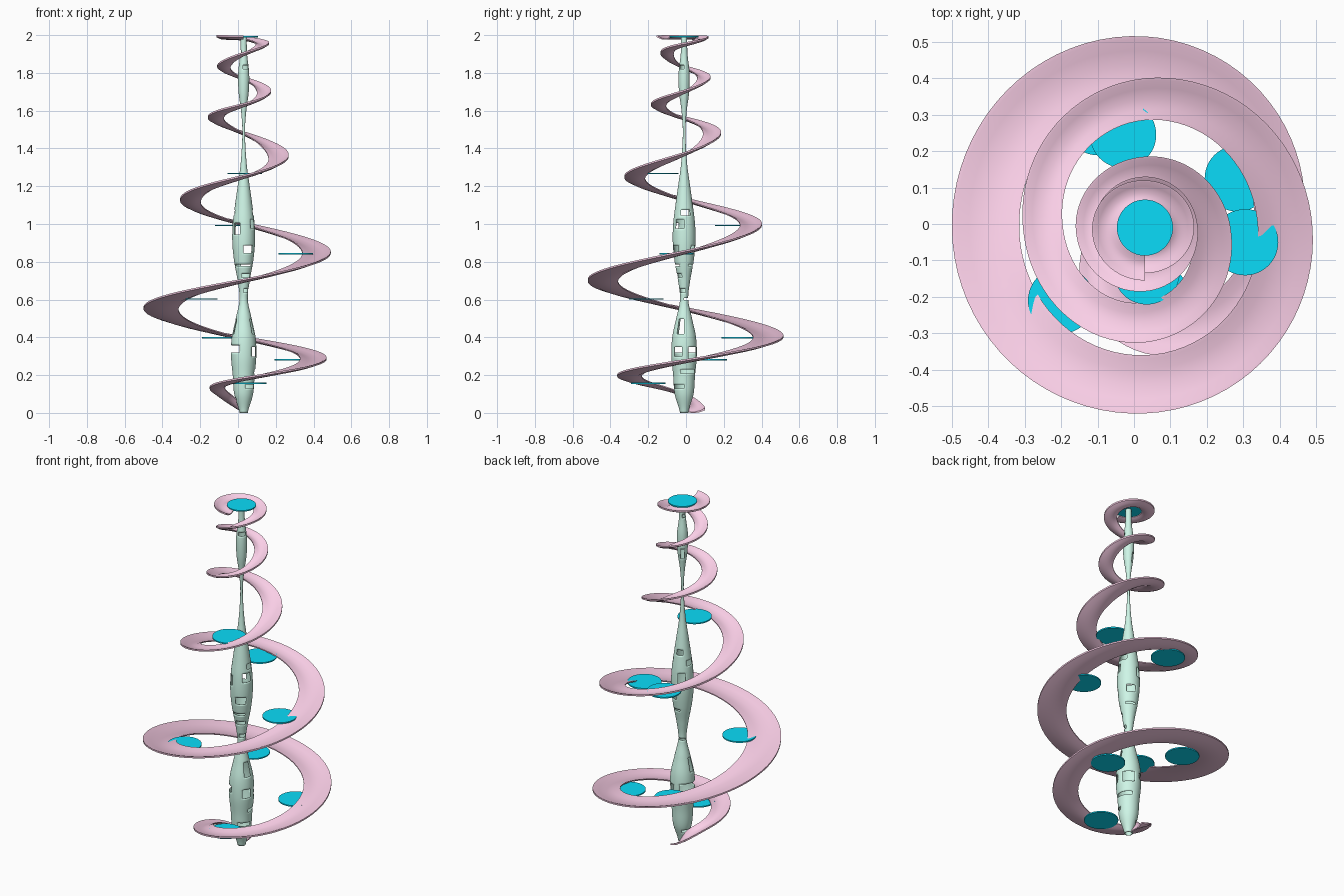
import bpy, bmesh, math

if "Cube" in bpy.data.objects:
    bpy.data.objects.remove(bpy.data.objects["Cube"])

CX, CY = 0.03, -0.01  # axis of the spindle


def material(name, rgb):
    m = bpy.data.materials.new(name)
    m.diffuse_color = (*rgb, 1)
    m.use_nodes = True
    m.node_tree.nodes["Principled BSDF"].inputs["Base Color"].default_value = m.diffuse_color
    return m


PINK = material("pink", (0.97, 0.63, 0.81))
CYAN = material("cyan", (0.003, 0.72, 0.95))
MINT = material("mint", (0.62, 0.92, 0.80))


def finish(name, bm, mat, angle=35):
    bmesh.ops.recalc_face_normals(bm, faces=bm.faces)
    me = bpy.data.meshes.new(name)
    bm.to_mesh(me)
    bm.free()
    ob = bpy.data.objects.new(name, me)
    bpy.context.collection.objects.link(ob)
    me.materials.append(mat)
    bpy.ops.object.select_all(action='DESELECT')
    ob.select_set(True)
    bpy.context.view_layer.objects.active = ob
    bpy.ops.object.shade_smooth_by_angle(angle=math.radians(angle))
    return ob


def spline(vals, t):
    """Catmull-Rom through evenly spaced values."""
    n = len(vals) - 1
    i = min(int(t), n - 1)
    f = t - i
    a, b, c, d = (vals[max(0, min(n, i + k))] for k in (-1, 0, 1, 2))
    return b + 0.5 * f * (c - a + f * (2*a - 5*b + 4*c - d + f * (3*(b - c) + d - a)))


# Spiral ribbon: height, outer radius and width at every quarter turn
Z = [.012, .095, .18, .273, .395, .55, .70, .85, 1.0, 1.13, 1.25, 1.37,
     1.48, 1.56, 1.63, 1.70, 1.77, 1.83, 1.90, 1.95, 1.982, 1.988, 1.988]
R = [.11, .15, .345, .435, .525, .53, .51, .46, .41, .335, .315, .235,
     .195, .19, .175, .145, .14, .14, .125, .135, .13, .145, .145]
W = [.10, .085, .13, .14, .16, .185, .16, .15, .115, .11, .11, .11,
     .095, .085, .08, .075, .07, .07, .07, .07, .07, .07, .07]
# cross-section: (fraction of width inwards, height), a shallow gutter
SECTION = [(0, .011), (.06, .010), (.25, .000), (.5, -.006), (.75, -.006), (.94, .002), (1, .003),
           (1, -.003), (.75, -.012), (.5, -.012), (.25, -.008), (0, .002)]
bm = bmesh.new()
rings = []
STEPS = 20
for k in range(22 * STEPS + 1):
    t = k / STEPS
    a = math.pi / 2 * (1 + t)
    z, r, w = spline(Z, t), spline(R, t), spline(W, t)
    rings.append([bm.verts.new((CX + (r - f*w) * math.cos(a), CY + (r - f*w) * math.sin(a), z + h))
                  for f, h in SECTION])
n = len(SECTION)
for p, q in zip(rings, rings[1:]):
    for j in range(n):
        bm.faces.new((p[j], p[(j+1) % n], q[(j+1) % n], q[j]))
bm.faces.new(rings[0])
bm.faces.new(rings[-1])
finish("spiral_ribbon", bm, PINK)

# Thin platforms along the ribbon and one at the top
DISCS = [(.06, -.20, .157), (.285, .125, .282), (-.10, .28, .397), (-.20, -.21, .603),
         (.305, -.05, .842), (-.03, .245, .992), (.035, -.13, 1.267), (CX, CY, 1.992)]
for i, (x, y, z) in enumerate(DISCS):
    bm = bmesh.new()
    r = .077 if i == 7 else .091
    bmesh.ops.create_cone(bm, cap_ends=True, segments=48, radius1=r, radius2=r, depth=.007)
    bmesh.ops.translate(bm, verts=bm.verts, vec=(x, y, z))
    finish("platform_%d" % (i + 1), bm, CYAN)

# Hollow spindle: radii every 0.1 of height
CORE = [.022, .050, .058, .067, .063, .042, .022, .032, .050, .060, .058,
        .046, .032, .018, .010, .007, .014, .027, .029, .018, .016]
# Openings: bottom, top, start angle, end angle (degrees, -90 is the front)
HOLES = [(.32, .36, 110, 255), (.13, .145, -80, 0), (.06, .08, 120, 200), (.29, .35, 20, 80),
         (.30, .35, -50, -10), (.42, .50, -35, 0), (.42, .50, 175, 215), (.21, .23, -20, 70),
         (.85, .89, -90, -30), (.85, .89, 40, 90), (.95, 1.0, 215, 255), (.95, 1.0, 105, 145),
         (.98, 1.02, -50, 0), (.72, .735, -110, -20), (.775, .79, 200, 330), (.775, .79, 30, 110),
         (1.04, 1.07, -20, 40), (1.04, 1.07, 150, 200), (1.10, 1.13, 80, 130), (.60, .61, 0, 180),
         (.64, .655, -90, 20), (1.82, 1.84, -100, 0), (1.66, 1.72, 100, 150), (1.9, 1.92, 120, 220)]


def in_hole(z, deg):
    return any(z0 < z < z1 and (deg - a0) % 360 < a1 - a0 for z0, z1, a0, a1 in HOLES)


bm = bmesh.new()
SEG, ROWS = 36, 200
TOP = 1.99
grid = []
for k in range(ROWS + 1):
    z = TOP * k / ROWS
    r = spline(CORE, min(z * 10, 20))
    grid.append([bm.verts.new((CX + r * math.cos(2*math.pi*j/SEG), CY + r * math.sin(2*math.pi*j/SEG), z))
                 for j in range(SEG)])
for k in range(ROWS):
    for j in range(SEG):
        if not in_hole(TOP * (k + .5) / ROWS, (j + .5) * 360 / SEG):
            m = (j + 1) % SEG
            bm.faces.new((grid[k][j], grid[k][m], grid[k+1][m], grid[k+1][j]))
bmesh.ops.delete(bm, geom=[v for v in bm.verts if not v.link_faces], context='VERTS')
core = finish("spindle", bm, MINT)
sol = core.modifiers.new("shell", 'SOLIDIFY')
sol.thickness = .004
sol.offset = -1
